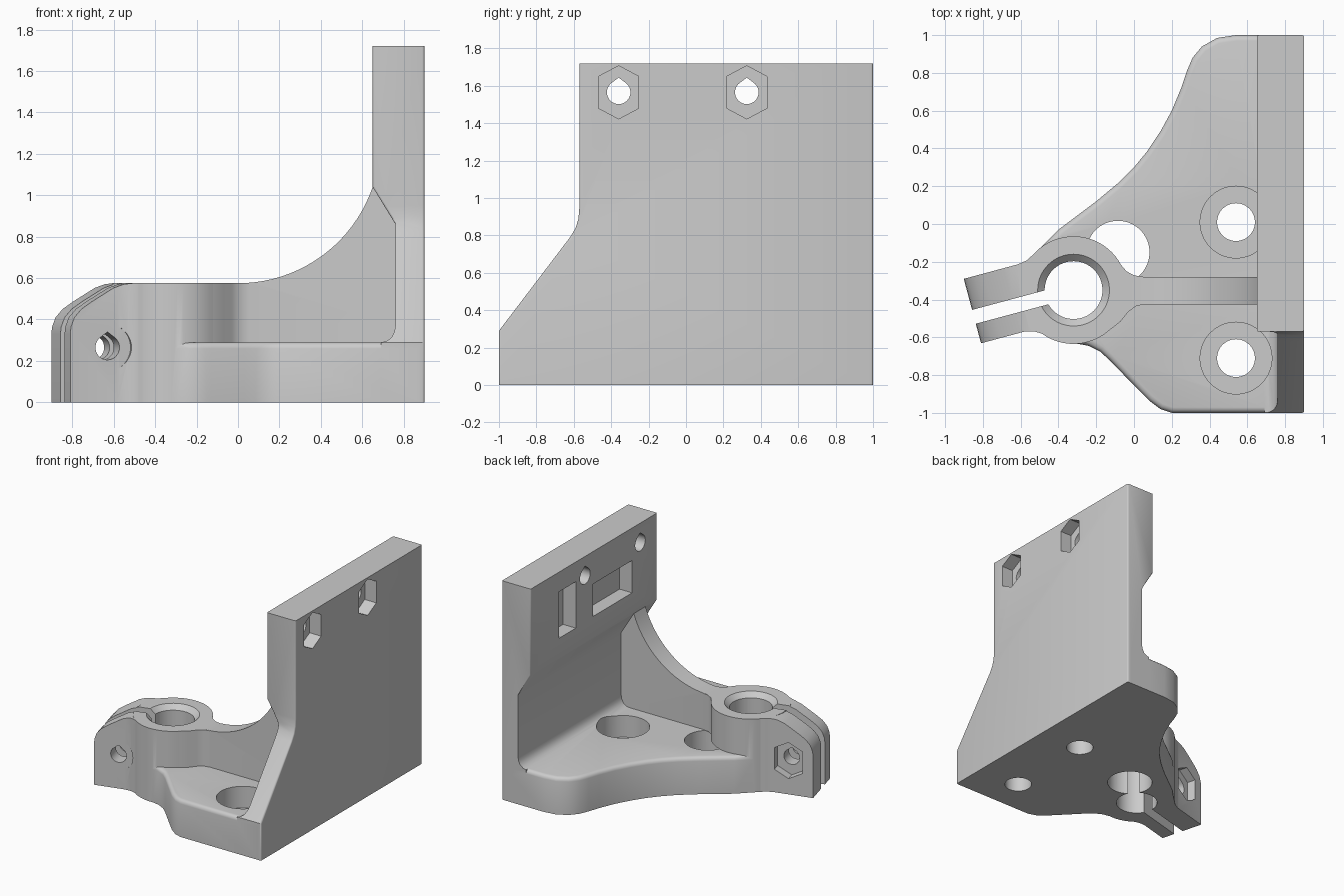
import bpy, bmesh
from math import sin, cos, pi, radians
from mathutils import Matrix

cube = bpy.data.objects.get("Cube")
if cube:
    bpy.data.objects.remove(cube, do_unlink=True)

grey = bpy.data.materials.new("light_grey")
grey.use_nodes = True
grey.diffuse_color = (0.6, 0.6, 0.6, 1)
grey.node_tree.nodes["Principled BSDF"].inputs["Base Color"].default_value = (0.6, 0.6, 0.6, 1)

RING = (-0.32, -0.35)
FLOOR, TOP, HEIGHT = 0.29, 0.575, 1.72
# Clamp frame: x runs out along the ears, y across them
a = radians(15)
CLAMP = Matrix(((-cos(a), -sin(a), 0, RING[0]), (-sin(a), cos(a), 0, RING[1]),
                (0, 0, 1, 0), (0, 0, 0, 1)))


def circle(u, v, r, n=64):
    return [(u + r * cos(2 * pi * i / n), v + r * sin(2 * pi * i / n)) for i in range(n)]


def teardrop(u, v, r):
    pts = circle(u, v, r, 32)
    return pts[:6] + [(u, v + r * 1.25)] + pts[11:]


def hexagon(u, v):
    w, s, h = 0.107, 0.085, 0.142
    return [(u + x, v + z) for x, z in ((w, -s), (w, s), (0, h), (-w, s), (-w, -s), (0, -h))]


def rect(u0, u1, v0, v1):
    return [(u0, v0), (u1, v0), (u1, v1), (u0, v1)]


def prism(name, pts, axis, lo, hi, matrix=None, bevel=None, width=0.03, top_scale=None):
    """Extrude a 2D outline along an axis; optionally bevel edges picked by a rule."""
    place = {"x": lambda u, v, w: (w, u, v), "y": lambda u, v, w: (u, w, v),
             "z": lambda u, v, w: (u, v, w)}[axis]
    bm = bmesh.new()
    ends = [[bm.verts.new(place(u, v, w)) for u, v in pts] for w in (lo, hi)]
    bm.faces.new(ends[0])
    bm.faces.new(ends[1])
    for i in range(len(pts)):
        j = (i + 1) % len(pts)
        bm.faces.new((ends[0][i], ends[0][j], ends[1][j], ends[1][i]))
    if matrix:
        bm.transform(matrix)
    bmesh.ops.recalc_face_normals(bm, faces=bm.faces)
    if bevel:
        round_edges(bm, bevel, width)
    return finish(name, bm)


def round_edges(bm, rule, width):
    bm.normal_update()
    bmesh.ops.bevel(bm, geom=[e for e in bm.edges if rule(e)], offset=width, segments=3,
                    profile=0.5, affect="EDGES", clamp_overlap=True)


def finish(name, bm):
    mesh = bpy.data.meshes.new(name)
    bm.to_mesh(mesh)
    bm.free()
    mesh.materials.append(grey)
    ob = bpy.data.objects.new(name, mesh)
    bpy.context.collection.objects.link(ob)
    return ob


def combine(target, tool, operation):
    mod = target.modifiers.new(operation.lower(), "BOOLEAN")
    mod.operation, mod.solver, mod.object = operation, "EXACT", tool
    bpy.context.view_layer.objects.active = target
    bpy.ops.object.modifier_apply(modifier=mod.name)
    bpy.data.objects.remove(tool, do_unlink=True)


# Base plate with a softened upper rim
outline = [(0.87, -1), (0.2, -1), (0.14, -0.98), (0.08, -0.935), (0.03, -0.885), (-0.13, -0.72),
           (-0.18, -0.675), (-0.24, -0.645), (-0.32, -0.63), (-0.45, -0.35), (-0.5, -0.13),
           (-0.4, -0.03), (-0.2, 0.12), (-0.08, 0.22), (0, 0.3), (0.07, 0.385), (0.14, 0.49),
           (0.2, 0.6), (0.25, 0.72), (0.28, 0.81), (0.31, 0.88), (0.36, 0.94), (0.44, 0.985),
           (0.54, 1), (0.87, 1)]
base = prism("base_plate", outline, "z", 0, FLOOR,
             bevel=lambda e: all(v.co.z > FLOOR - 0.001 for v in e.verts))
big_hole = circle(-0.085, -0.15, 0.167)
combine(base, prism("relief_cutter", big_hole, "z", -0.1, 0.5), "DIFFERENCE")

# Upright wall: side section crossed with its face outline
section = [(0.9, 0), (0.9, HEIGHT), (0.65, HEIGHT), (0.65, 1.04), (0.76, 0.86), (0.76, 0.37),
           (0.755, 0.34), (0.74, 0.312), (0.715, 0.295), (0.69, FLOOR), (0.69, 0)]
wall = prism("upright_wall", section, "y", -1.2, 1.2)
face = [(-1, -0.1), (-1, FLOOR), (-0.62, 0.79), (-0.59, 0.84), (-0.575, 0.89), (-0.57, 0.95),
        (-0.57, 2), (1, 2), (1, -0.1)]
combine(wall, prism("wall_outline", face, "x", 0.3, 1.2), "INTERSECT")


def wall_corner(e):
    if len(e.link_faces) != 2:
        return False
    n = [f.normal for f in e.link_faces]
    return any(abs(p.x) > 0.5 and abs(q.y) > 0.5 for p, q in (n, n[::-1])) and \
        all(v.co.x > 0.88 or v.co.z > 0.85 for v in e.verts)


bm = bmesh.new()
bm.from_mesh(wall.data)
round_edges(bm, wall_corner, 0.025)
bm.to_mesh(wall.data)
bm.free()

# Curved rib from the clamp to the wall
R = 0.687
arc = [(R * sin(radians(t)), TOP + R - R * cos(radians(t))) for t in [71.1 * i / 20 for i in range(21)]]
rib = prism("rib", [(-0.1, 0.2), (-0.1, TOP)] + arc + [(0.8, 1.04), (0.8, 0.2)], "y", -0.425, -0.28)
combine(rib, prism("rib_trim", big_hole, "z", -0.1, FLOOR), "DIFFERENCE")
flare = prism("rib_flare", [(-0.2, -0.35), (-0.1, -0.17), (-0.07, -0.215), (-0.04, -0.25), (0, -0.272),
                            (0.06, -0.281), (0.06, -0.424), (0.01, -0.435), (-0.03, -0.465),
                            (-0.07, -0.515), (-0.12, -0.555)], "z", FLOOR, TOP)
combine(rib, flare, "UNION")

# Clamp ring and its two ears
ring = prism("clamp_ring", circle(*RING, 0.285), "z", 0, TOP)
ears = prism("clamp_ears", [(0, -0.2), (0.2, -0.203), (0.22, -0.18), (0.26, -0.156), (0.31, -0.145),
                            (0.546, -0.145), (0.546, 0.208), (0.25, 0.208), (0.2, 0.216),
                            (0.16, 0.236), (0, 0.23)], "z", 0, TOP, CLAMP)
ear_side = [(-0.1, -0.1), (-0.1, TOP), (0.24, TOP), (0.28, 0.57), (0.33, 0.552), (0.44, 0.485),
            (0.49, 0.45), (0.525, 0.41), (0.542, 0.365), (0.546, 0.33), (0.546, -0.1)]
combine(ears, prism("ear_outline", ear_side, "y", -0.5, 0.5, CLAMP), "INTERSECT")
combine(ring, ears, "UNION")
combine(ring, prism("ring_trim", big_hole, "z", -0.1, FLOOR), "DIFFERENCE")

# Join the solid parts
bracket = base
bracket.name = "clamp_bracket"
for part in (wall, rib, ring):
    combine(bracket, part, "UNION")

# Clamp bore, chamfer, slot, screw hole, head seat and nut pocket
cutters = [prism("bore", circle(*RING, 0.153), "z", -0.1, 0.8),
           prism("slot", rect(0, 0.8, -0.038, 0.038), "z", -0.1, 0.8, CLAMP),
           prism("clamp_screw", teardrop(0.36, 0.265, 0.06), "y", -0.5, 0.5, CLAMP),
           prism("head_seat", circle(0.36, 0.265, 0.115), "y", -0.4, -0.146, CLAMP),
           prism("clamp_nut", hexagon(0.36, 0.265), "y", 0.14, 0.4, CLAMP)]
cone = bmesh.new()
bmesh.ops.create_cone(cone, cap_ends=True, segments=64, radius1=0.14, radius2=0.2, depth=0.06,
                      matrix=Matrix.Translation((*RING, TOP - 0.02)))
cutters.append(finish("bore_chamfer", cone))

# Counterbored floor holes
for y in (0.01, -0.71):
    cutters.append(prism("floor_hole", circle(0.54, y, 0.1), "z", -0.1, 0.3))
    cutters.append(prism("floor_counterbore", circle(0.54, y, 0.19), "z", 0.12, 0.45))

# Wall screw holes, nut pockets and the two rectangular recesses
for y in (-0.36, 0.325):
    cutters.append(prism("wall_hole", teardrop(y, 1.565, 0.063), "x", 0.5, 1))
    cutters.append(prism("wall_nut", hexagon(y, 1.565), "x", 0.8, 1))
cutters.append(prism("tall_recess", rect(0.44, 0.65, 1.2, 1.565), "x", 0.5, 0.76))
cutters.append(prism("wide_recess", rect(-0.26, 0.225, 1.21, 1.465), "x", 0.5, 0.76))
for cutter in cutters:
    combine(bracket, cutter, "DIFFERENCE")

bpy.ops.object.select_all(action="DESELECT")
bracket.select_set(True)
bpy.context.view_layer.objects.active = bracket
bpy.ops.object.shade_smooth_by_angle(angle=radians(32))
